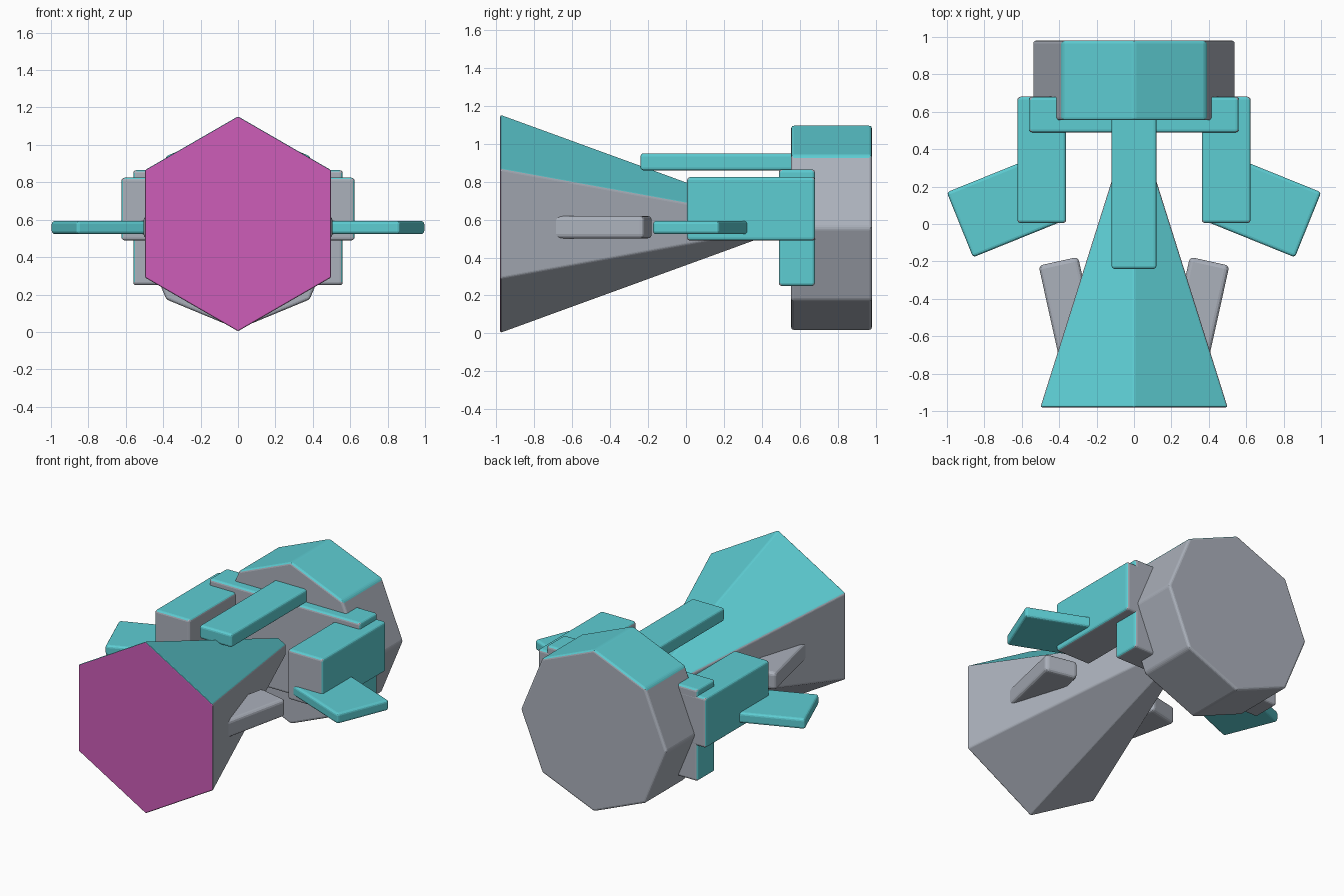
import bpy, bmesh
from math import radians
from mathutils import Matrix, Vector

old = bpy.data.objects.get("Cube")
if old:
    bpy.data.objects.remove(old, do_unlink=True)


def make_material(name, rgb):
    mat = bpy.data.materials.new(name)
    mat.use_nodes = True
    mat.diffuse_color = (*rgb, 1)
    mat.node_tree.nodes["Principled BSDF"].inputs["Base Color"].default_value = (*rgb, 1)
    return mat


MATERIALS = [
    make_material("grey", (0.41, 0.44, 0.50)),
    make_material("teal", (0.11, 0.61, 0.65)),
    make_material("pink", (0.61, 0.11, 0.48)),
]
GREY, TEAL, PINK = range(3)


def finish(name, bm, rule, bevel):
    """Round the edges, colour each face by its normal, and add the object."""
    bmesh.ops.bevel(bm, geom=bm.edges[:], offset=bevel, segments=3,
                    profile=0.5, affect='EDGES', clamp_overlap=True)
    bmesh.ops.recalc_face_normals(bm, faces=bm.faces[:])
    bm.normal_update()
    for face in bm.faces:
        face.material_index = rule(face.normal)
    mesh = bpy.data.meshes.new(name)
    bm.to_mesh(mesh)
    bm.free()
    for mat in MATERIALS:
        mesh.materials.append(mat)
    obj = bpy.data.objects.new(name, mesh)
    bpy.context.collection.objects.link(obj)
    return obj


def box(name, centre, size, rule, angle=0, bevel=0.016):
    bm = bmesh.new()
    bmesh.ops.create_cube(bm, size=1, matrix=Matrix.Translation(centre)
                          @ Matrix.Rotation(radians(angle), 4, 'Z')
                          @ Matrix.Diagonal((*size, 1)))
    return finish(name, bm, rule, bevel)


def span_box(name, low, high, rule):
    low, high = Vector(low), Vector(high)
    return box(name, (low + high) / 2, high - low, rule)


def prism(name, sides, front_radius, back_radius, y0, y1, z, rule, bevel):
    """Prism lying along y with a corner pointing straight up."""
    bm = bmesh.new()
    bmesh.ops.create_cone(bm, cap_ends=True, segments=sides,
                          radius1=front_radius, radius2=back_radius, depth=y1 - y0,
                          matrix=Matrix.Translation((0, (y0 + y1) / 2, z))
                          @ Matrix.Rotation(radians(-90), 4, 'X'))
    return finish(name, bm, rule, bevel)


# Colour rules
def all_teal(n):
    return TEAL


def all_grey(n):
    return GREY


def teal_top(n):
    return TEAL if n.z > 0.5 else GREY


def nose_colours(n):
    return PINK if n.y < -0.6 else teal_top(n)


def teal_top_and_sides(n):
    return TEAL if n.z > 0.7 or abs(n.x) > 0.7 else GREY


# Tapered nose with a flat front, and the rear drum
prism("nose_cone", 6, 0.578, 0.065, -0.98, 0.43, 0.578, nose_colours, 0.01)
prism("rear_drum", 8, 0.542, 0.542, 0.555, 0.98, 0.557, teal_top, 0.015)

# Cross block and top beam
span_box("cross_block", (-0.56, 0.49, 0.25), (0.56, 0.68, 0.865), teal_top_and_sides)
span_box("top_beam", (-0.12, -0.24, 0.86), (0.12, 0.58, 0.95), all_teal)

# Paired side parts
for side, label in ((1, "left"), (-1, "right")):
    def teal_outside(n, side=side):
        return TEAL if n.z > 0.7 or n.x * side > 0.7 else GREY

    box(label + "_side_pod", (side * 0.493, 0.343, 0.657), (0.26, 0.675, 0.335), teal_outside)
    box(label + "_wing", (side * 0.685, 0.095, 0.558), (0.53, 0.375, 0.07),
        all_teal, side * -22)
    box(label + "_nose_fin", (side * 0.346, -0.463, 0.56), (0.216, 0.54, 0.118),
        all_grey, side * -12.5, 0.022)
